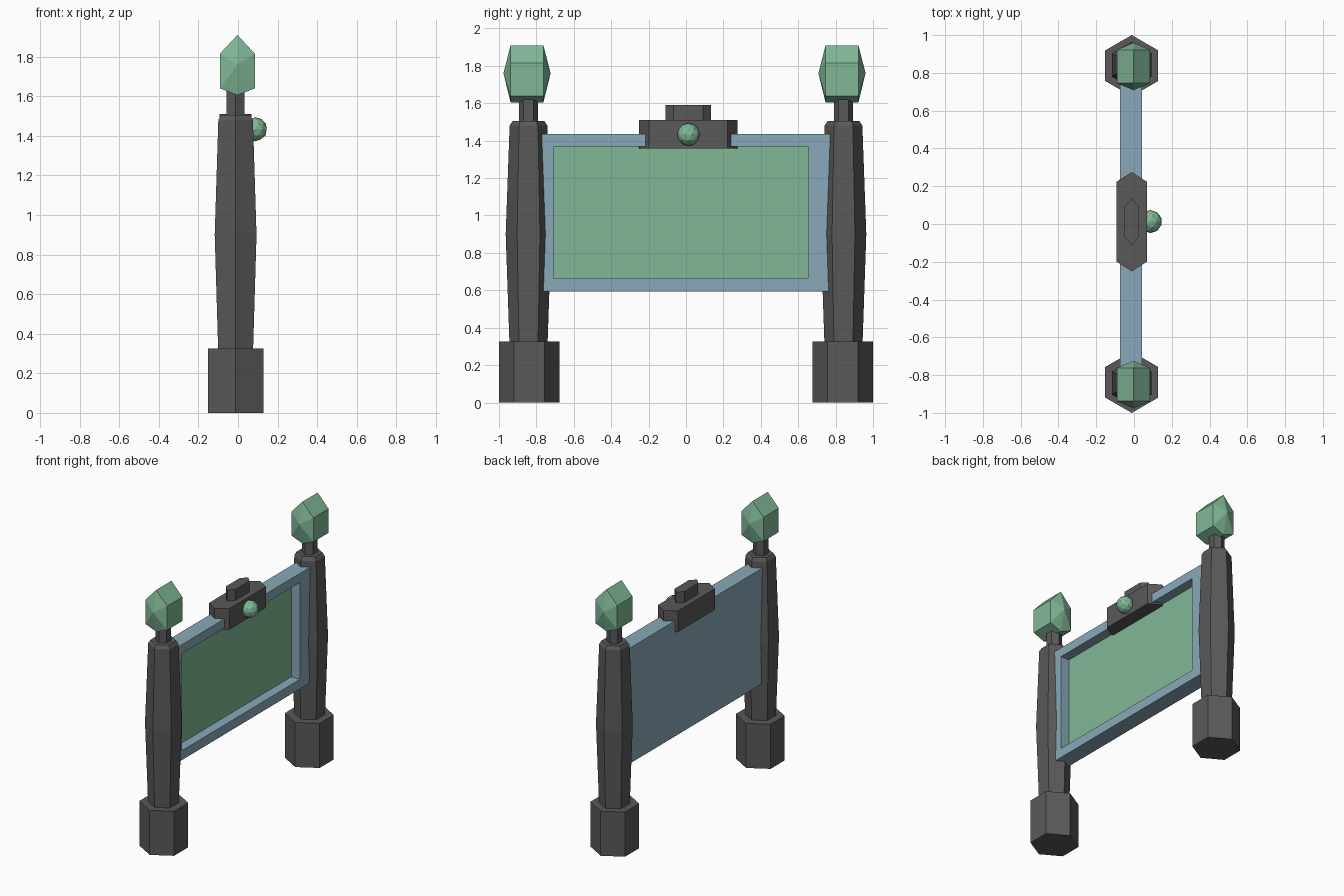
import bpy, bmesh

if "Cube" in bpy.data.objects:
    bpy.data.objects.remove(bpy.data.objects["Cube"])

CX = -0.012          # shared x centre of posts and crest


def material(name, rgb):
    m = bpy.data.materials.new(name)
    m.diffuse_color = (*rgb, 1)
    m.use_nodes = True
    m.node_tree.nodes["Principled BSDF"].inputs["Base Color"].default_value = m.diffuse_color
    return m


STONE = material("dark_stone", (0.10, 0.10, 0.10))
GREEN = material("green_crystal", (0.22, 0.48, 0.31))
BLUE = material("blue_frame", (0.25, 0.40, 0.48))


def finish(bm, name, *mats):
    bmesh.ops.recalc_face_normals(bm, faces=bm.faces)
    me = bpy.data.meshes.new(name)
    bm.to_mesh(me)
    bm.free()
    for m in mats:
        me.materials.append(m)
    ob = bpy.data.objects.new(name, me)
    bpy.context.collection.objects.link(ob)
    return ob


def loft(bm, rings):
    """Join equal-length point rings into a capped solid; returns the two caps."""
    vs = [[bm.verts.new(p) for p in r] for r in rings]
    n = len(vs[0])
    for a, b in zip(vs, vs[1:]):
        for i in range(n):
            j = (i + 1) % n
            bm.faces.new((a[i], a[j], b[j], b[i]))
    return [bm.faces.new(vs[0][::-1]), bm.faces.new(vs[-1])]


def hexagon(x, y, z, hx, tip, shoulder):
    return [(x + a, y + b, z) for a, b in
            ((0, tip), (-hx, shoulder), (-hx, -shoulder),
             (0, -tip), (hx, -shoulder), (hx, shoulder))]


def hex_column(name, y, profile):
    bm = bmesh.new()
    loft(bm, [hexagon(CX, y, z, r * 0.866, r, r / 2) for r, z in profile])
    return finish(bm, name, STONE)


def crystal(name, y):
    # Six-sided profile extruded along y with a point on each end
    prof = [(0, 1.91), (0.088, 1.815), (0.088, 1.64),
            (0, 1.605), (-0.088, 1.64), (-0.088, 1.815)]
    bm = bmesh.new()
    caps = loft(bm, [[(x - 0.003, y + d, z) for x, z in prof] for d in (-0.088, 0.088)])
    for v in bmesh.ops.poke(bm, faces=caps)["verts"]:
        v.co = (-0.003, y + (0.126 if v.co.y > y else -0.126), 1.76)
    return finish(bm, name, GREEN)


# Posts: foot, tapered shaft, neck and crystal finial
for side, s in (("left", -1), ("right", 1)):
    y = s * 0.842
    hex_column(side + "_post_foot", s * 0.838, [(0.162, 0), (0.162, 0.325)])
    hex_column(side + "_post_shaft", y,
               [(0.102, 0.32), (0.122, 0.90), (0.101, 1.48), (0.085, 1.505)])
    hex_column(side + "_post_neck", y, [(0.052, 1.49), (0.052, 1.63)])
    crystal(side + "_finial_crystal", y - 0.008)

# Board: blue frame with a recessed green face
X0, X1 = -0.074, 0.043
bm = bmesh.new()
caps = loft(bm, [[(x, -0.80, 0.594), (x, 0.80, 0.594), (x, 0.80, 1.436), (x, -0.80, 1.436)]
                 for x in (X0, X1)])
front = caps[1]
bmesh.ops.inset_region(bm, faces=[front], thickness=0.07)
for v in front.verts:
    v.co = (X1, 0.652 if v.co.y > 0 else -0.706, 1.369 if v.co.z > 1 else 0.663)
inner = bmesh.ops.extrude_discrete_faces(bm, faces=[front])["faces"][0]
inner.material_index = 1
for v in inner.verts:
    v.co.x -= 0.07
bmesh.ops.remove_doubles(bm, verts=bm.verts, dist=1e-5)
finish(bm, "sign_board", BLUE, GREEN)

# Crest: two stacked elongated hexagon blocks
for name, z0, z1, hx, tip, sh in (("crest_block", 1.357, 1.51, 0.081, 0.263, 0.211),
                                  ("crest_cap", 1.50, 1.59, 0.039, 0.122, 0.080)):
    bm = bmesh.new()
    loft(bm, [hexagon(CX, 0.012, z, hx, tip, sh) for z in (z0, z1)])
    finish(bm, name, STONE)

# Round gem set in the crest front
bm = bmesh.new()
bmesh.ops.create_icosphere(bm, subdivisions=2, radius=0.061)
gem = finish(bm, "crest_gem", GREEN)
gem.location = (0.087, 0.013, 1.433)
